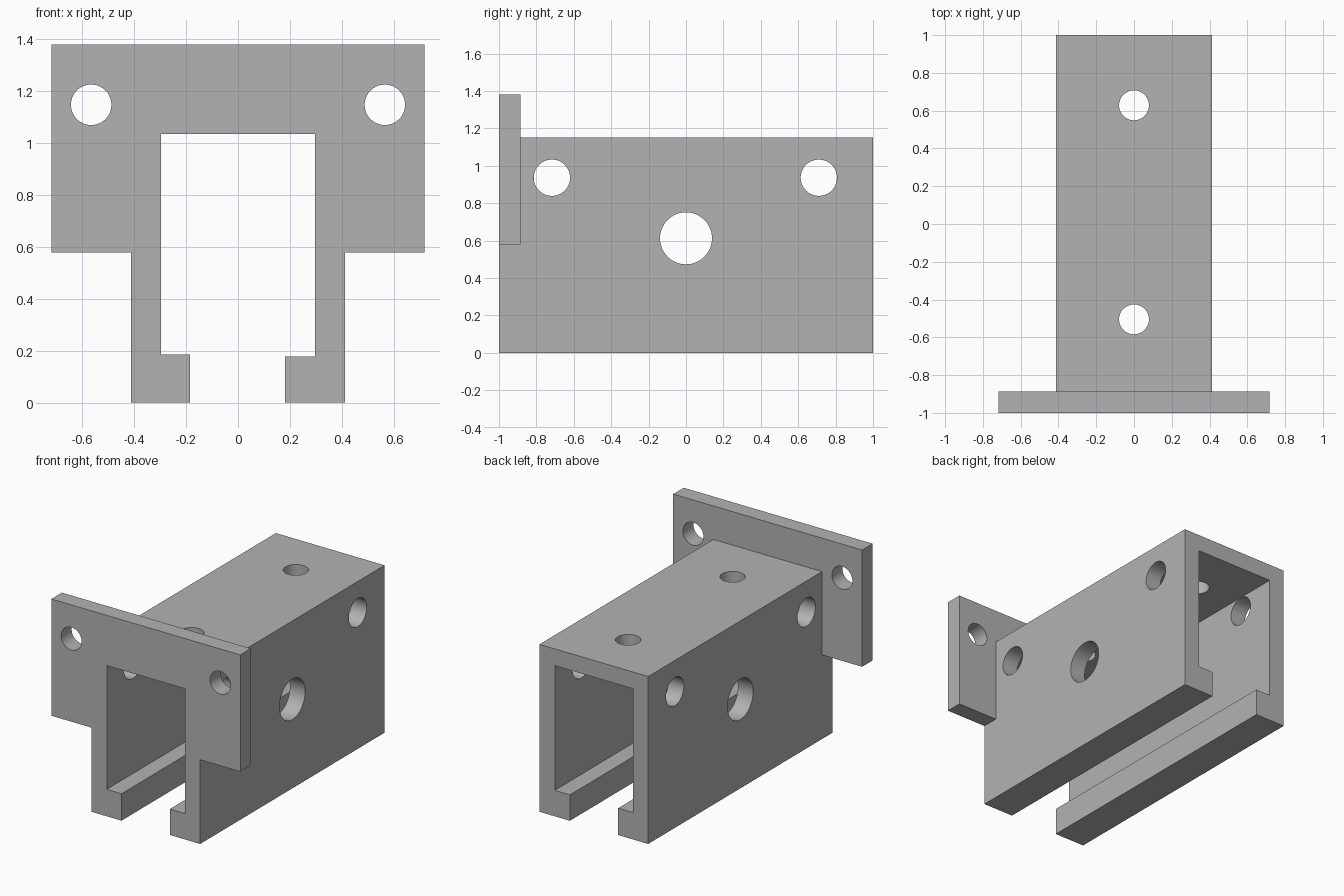
import bpy, bmesh, math
from mathutils import Matrix

default = bpy.data.objects.get("Cube")
if default:
    bpy.data.objects.remove(default, do_unlink=True)

grey = bpy.data.materials.new("plain grey")
grey.use_nodes = True
colour = (0.45, 0.45, 0.45, 1)
grey.diffuse_color = colour
grey.node_tree.nodes["Principled BSDF"].inputs["Base Color"].default_value = colour


def make_object(name, bm):
    bmesh.ops.recalc_face_normals(bm, faces=bm.faces)
    mesh = bpy.data.meshes.new(name)
    bm.to_mesh(mesh)
    bm.free()
    mesh.materials.append(grey)
    obj = bpy.data.objects.new(name, mesh)
    bpy.context.collection.objects.link(obj)
    return obj


def extrude_profile(name, points, y0, y1):
    """Extrude an x-z outline along y."""
    bm = bmesh.new()
    face = bm.faces.new([bm.verts.new((x, y0, z)) for x, z in points])
    moved = bmesh.ops.extrude_face_region(bm, geom=[face])["geom"]
    verts = [v for v in moved if isinstance(v, bmesh.types.BMVert)]
    bmesh.ops.translate(bm, verts=verts, vec=(0, y1 - y0, 0))
    return make_object(name, bm)


def drill(name, centre, radius, length, axis):
    """Cylinder cutter along the given axis."""
    turn = {"x": Matrix.Rotation(math.pi / 2, 4, "Y"),
            "y": Matrix.Rotation(math.pi / 2, 4, "X"),
            "z": Matrix.Identity(4)}[axis]
    bm = bmesh.new()
    bmesh.ops.create_cone(bm, cap_ends=True, segments=64, radius1=radius,
                          radius2=radius, depth=length,
                          matrix=Matrix.Translation(centre) @ turn)
    cutter = make_object(name, bm)
    cutter.hide_render = True
    return cutter


def combine(target, other, operation):
    """Apply a boolean and discard the helper."""
    mod = target.modifiers.new(other.name, "BOOLEAN")
    mod.operation = operation
    mod.solver = "EXACT"
    mod.object = other
    bpy.context.view_layer.objects.active = target
    bpy.ops.object.modifier_apply(modifier=mod.name)
    bpy.data.objects.remove(other, do_unlink=True)


# Channel with inward lips along the open bottom
outer, inner, ceiling, roof = 0.413, 0.297, 1.035, 1.15
bracket = extrude_profile("mounting_bracket", [
    (-outer, 0), (-0.185, 0), (-0.185, 0.185), (-inner, 0.185),
    (-inner, ceiling), (inner, ceiling), (inner, 0.178), (0.182, 0.178),
    (0.182, 0), (outer, 0), (outer, roof), (-outer, roof)], -1, 1)

# Front flange straddling the channel opening
wide, low, high = 0.718, 0.578, 1.38
flange = extrude_profile("flange", [
    (-wide, low), (-inner, low), (-inner, ceiling), (inner, ceiling),
    (inner, low), (wide, low), (wide, high), (-wide, high)], -1, -0.886)
combine(bracket, flange, "UNION")

# Flange bolt holes
for x in (-0.566, 0.566):
    combine(bracket, drill("flange_hole", (x, -0.94, 1.148), 0.078, 0.3, "y"), "DIFFERENCE")

# Holes through both side walls
for y, z, r in ((-0.717, 0.936, 0.097), (0.71, 0.936, 0.097), (0, 0.612, 0.139)):
    combine(bracket, drill("side_hole", (0, y, z), r, 1.2, "x"), "DIFFERENCE")

# Holes through the roof
for y in (-0.505, 0.628):
    combine(bracket, drill("roof_hole", (0, y, 1.1), 0.079, 0.4, "z"), "DIFFERENCE")

# Smooth bores, sharp edges
bpy.ops.object.select_all(action="DESELECT")
bracket.select_set(True)
bpy.context.view_layer.objects.active = bracket
bpy.ops.object.shade_smooth_by_angle(angle=math.radians(30))
